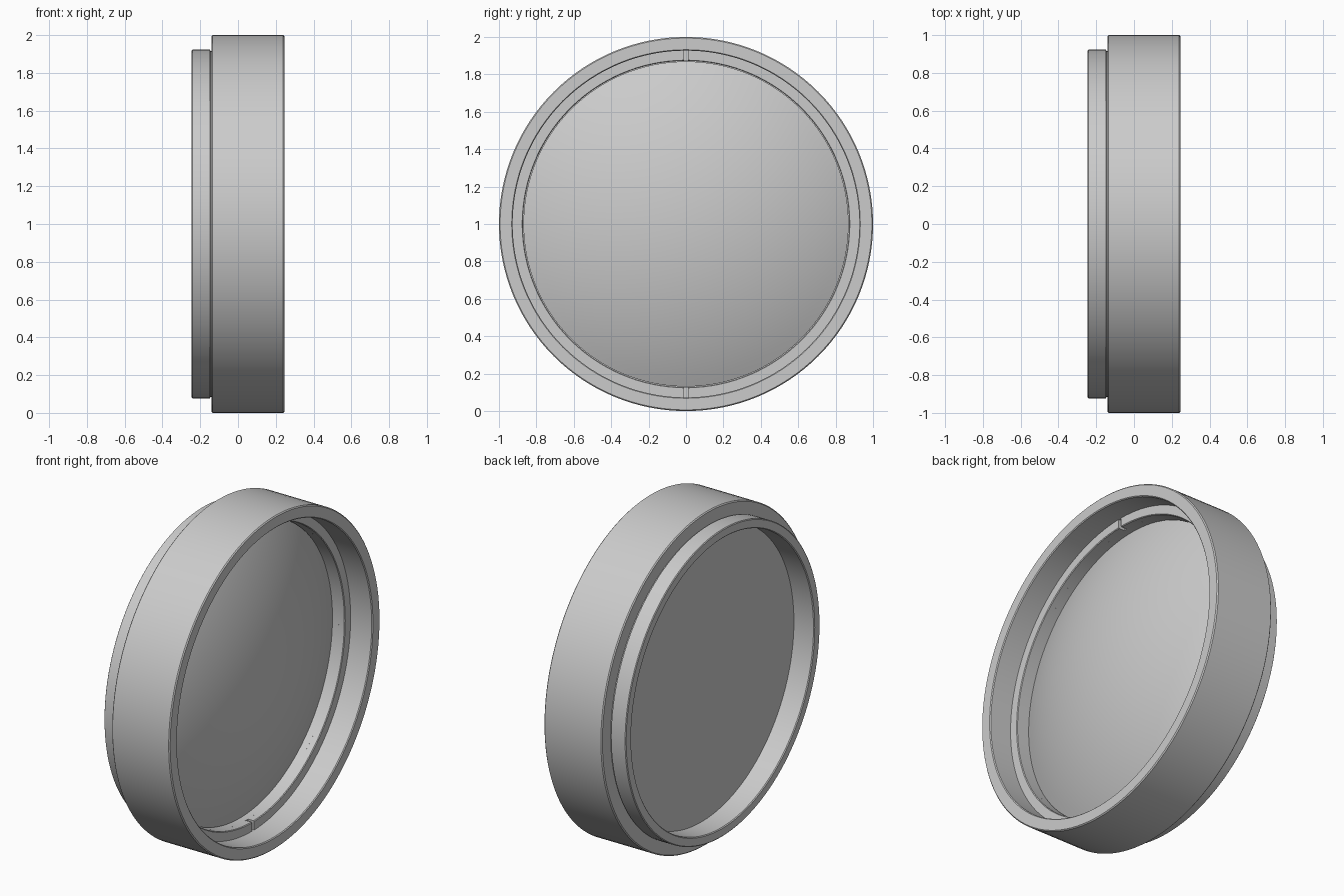
import bpy, bmesh, math

if "Cube" in bpy.data.objects:
    bpy.data.objects.remove(bpy.data.objects["Cube"], do_unlink=True)

SEGMENTS = 128

grey = bpy.data.materials.new("neutral grey")
grey.use_nodes = True
grey.diffuse_color = (0.6, 0.6, 0.6, 1)
grey.node_tree.nodes["Principled BSDF"].inputs["Base Color"].default_value = (0.6, 0.6, 0.6, 1)


def lathe(name, profile, closed=True, start=0.0, sweep=math.tau, segments=SEGMENTS):
    """Turn an (x, radius) profile about the horizontal axis at z = 1."""
    full = abs(sweep - math.tau) < 1e-6
    bm = bmesh.new()
    rings = []
    for i in range(segments if full else segments + 1):
        a = start + sweep * i / segments
        rings.append([bm.verts.new((x, r * math.cos(a), 1 + r * math.sin(a)))
                      for x, r in profile])
    n = len(profile)
    for i in range(segments):
        a, b = rings[i], rings[(i + 1) % len(rings)]
        for j in range(n if closed else n - 1):
            k = (j + 1) % n
            bm.faces.new((a[j], a[k], b[k], b[j]))
    if not full:
        bm.faces.new(rings[0])
        bm.faces.new(rings[-1])
    bmesh.ops.remove_doubles(bm, verts=bm.verts, dist=1e-5)
    bmesh.ops.recalc_face_normals(bm, faces=bm.faces)
    mesh = bpy.data.meshes.new(name)
    bm.to_mesh(mesh)
    bm.free()
    mesh.materials.append(grey)
    obj = bpy.data.objects.new(name, mesh)
    bpy.context.collection.objects.link(obj)
    bpy.ops.object.select_all(action="DESELECT")
    obj.select_set(True)
    bpy.context.view_layer.objects.active = obj
    bpy.ops.object.shade_smooth_by_angle(angle=math.radians(30))
    return obj


# Outer frame: wide body, shallow groove and narrower mounting flange
lathe("frame", [
    (0.245, 0.932), (0.245, 0.994), (0.239, 1.0), (-0.134, 1.0), (-0.14, 0.994),
    (-0.14, 0.915), (-0.146, 0.915), (-0.149, 0.923), (-0.241, 0.923), (-0.245, 0.918),
    (-0.245, 0.873), (-0.24, 0.868), (0.0, 0.868), (0.0, 0.927), (0.24, 0.927)])

# Retaining ring: continuous base with two raised halves leaving spanner slots
lathe("retaining_ring_base", [
    (-0.005, 0.872), (-0.005, 0.93), (0.06, 0.93), (0.06, 0.872)])
gap = 0.012
for side, middle in (("back", 0.0), ("front", math.pi)):
    lathe("retaining_ring_" + side, [
        (0.055, 0.872), (0.055, 0.93), (0.1, 0.93), (0.1, 0.876), (0.096, 0.872)],
        start=middle - math.pi / 2 + gap, sweep=math.pi - 2 * gap,
        segments=SEGMENTS // 2)

# Lens: flat at the mounting side, domed at the open side
EDGE_X, EDGE_R, BULGE = 0.02, 0.869, 0.2
sphere_r = (EDGE_R ** 2 + BULGE ** 2) / (2 * BULGE)
half_angle = math.asin(EDGE_R / sphere_r)
dome = []
for i in range(17):
    t = half_angle * (1 - i / 16)
    dome.append((EDGE_X + BULGE - sphere_r * (1 - math.cos(t)), sphere_r * math.sin(t)))
lathe("lens", [(-0.11, 0.0), (-0.11, EDGE_R)] + dome, closed=False)
